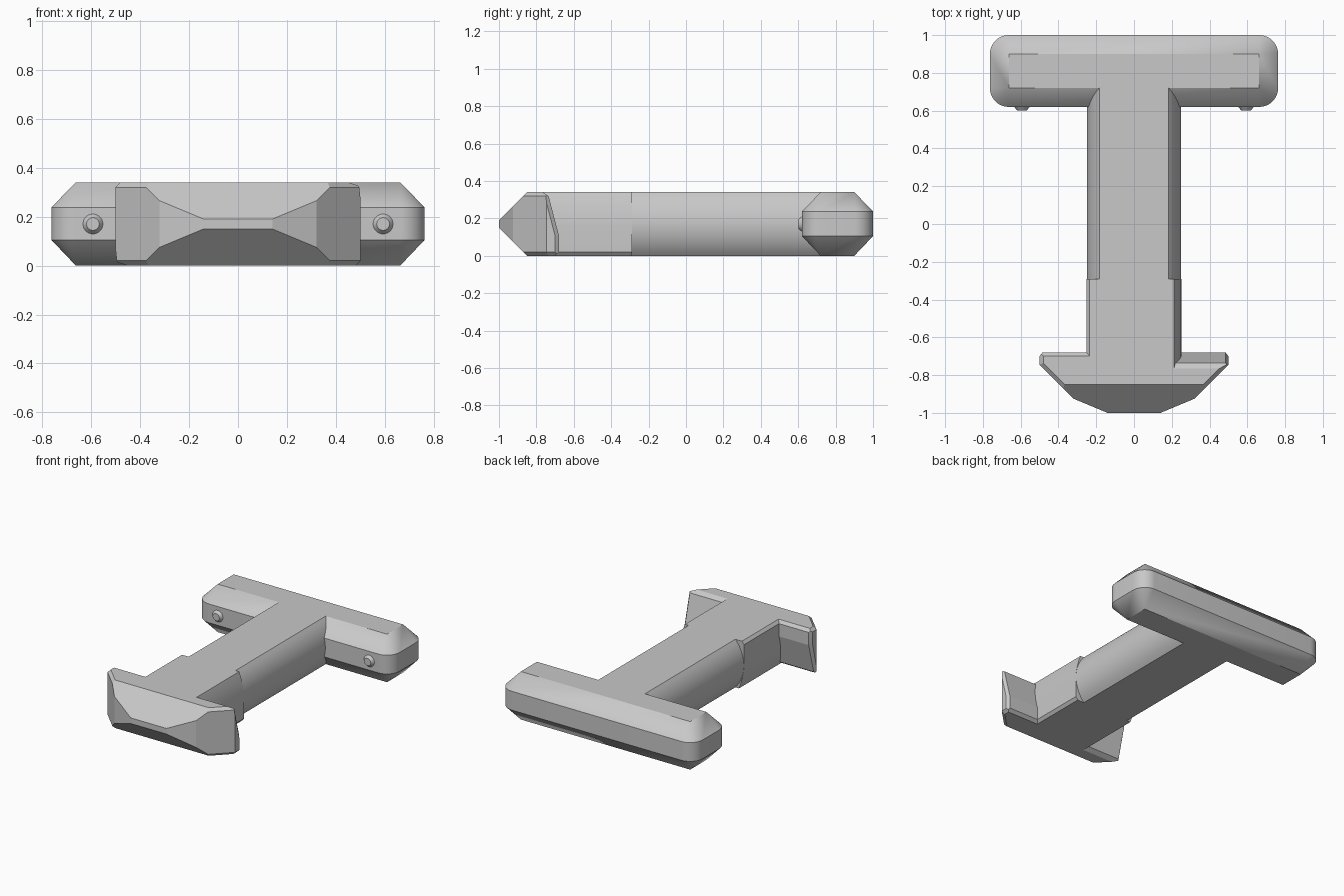
import bpy, bmesh
from math import radians, sin, cos, asin, pi
from mathutils import Vector, Matrix

cube = bpy.data.objects.get("Cube")
if cube:
    bpy.data.objects.remove(cube, do_unlink=True)

H = 0.34          # overall thickness
MID = H / 2

grey = bpy.data.materials.new("plain grey")
grey.use_nodes = True
grey.diffuse_color = (0.58, 0.58, 0.58, 1)
grey.node_tree.nodes["Principled BSDF"].inputs["Base Color"].default_value = grey.diffuse_color


def finish(bm, name):
    """Turn a bmesh into a smooth-by-angle object."""
    bmesh.ops.recalc_face_normals(bm, faces=bm.faces[:])
    mesh = bpy.data.meshes.new(name)
    bm.to_mesh(mesh)
    bm.free()
    mesh.materials.append(grey)
    ob = bpy.data.objects.new(name, mesh)
    bpy.context.collection.objects.link(ob)
    bpy.ops.object.select_all(action="DESELECT")
    ob.select_set(True)
    bpy.context.view_layer.objects.active = ob
    bpy.ops.object.shade_smooth_by_angle(angle=radians(12))
    return ob


def loft(rings, name):
    """Skin a stack of equal-length rings and cap both ends."""
    bm = bmesh.new()
    rows = [[bm.verts.new(p) for p in ring] for ring in rings]
    n = len(rows[0])
    for low, high in zip(rows, rows[1:]):
        for i in range(n):
            j = (i + 1) % n
            bm.faces.new((low[i], low[j], high[j], high[i]))
    bm.faces.new(rows[0][::-1])
    bm.faces.new(rows[-1])
    bmesh.ops.remove_doubles(bm, verts=bm.verts[:], dist=1e-5)
    return finish(bm, name)


def extrude_y(profile, y0, y1, name):
    return loft([[(x, y, z) for x, z in profile] for y in (y0, y1)], name)


# Crossbar handle: rounded outline narrowing to sharp-cornered flats
def handle_ring(r, z, steps=10):
    corners = [(0.663, 0.9), (-0.663, 0.9), (-0.663, 0.72), (0.663, 0.72)]
    ring = []
    for k, (cx, cy) in enumerate(corners):
        for s in range(steps + 1):
            a = pi / 2 * (k + s / steps)
            ring.append((cx + r * cos(a), cy + r * sin(a), z))
    return ring


loft([handle_ring(0, 0), handle_ring(0.1, 0.105),
      handle_ring(0.1, 0.238), handle_ring(0, H)], "crossbar_handle")

# Round shaft with flat top and bottom
R = 0.25
reach = asin(MID / R)
arc = [(R * cos(a), MID + R * sin(a))
       for a in (reach * (i / 8 - 1) for i in range(17))]
extrude_y(arc + [(-x, H - z) for x, z in arc], -0.29, 0.72, "round_shaft")

# Collar: the same half profile turned half way round for the other side
half = [(0.235, 0), (0.252, 0.02), (0.252, 0.15), (0.249, 0.2),
        (0.24, 0.25), (0.227, 0.3), (0.212, H)]
extrude_y(half + [(-x, H - z) for x, z in half], -0.77, -0.29, "shaft_collar")


# Hammer head: each half is a block sliced by planes
def head_half(name, turned):
    bm = bmesh.new()
    bmesh.ops.create_cube(bm, size=1)
    for v in bm.verts:
        v.co = (0.25 + v.co.x * 0.5, -0.84 + v.co.y * 0.32, MID + v.co.z * H)
    slope = Vector((0, 0.21, 0.055)).normalized()
    planes = [
        # pointed outline at the front
        ((0.14, -1, 0), (0.075, -0.18, 0)),
        ((0.32, -0.925, 0), (1, -1, 0)),
        # nose chamfers
        ((0, -0.85, H), (0, -1, 1)),
        ((0, -0.85, 0), (0, -1, -1)),
        # sloping back, with its top and bottom bevels
        ((0, -0.68, 0.11), slope),
        ((0, -0.735, 0.32), (0, 0.02, 0.03)),
        ((0, -0.68, 0.02), (0, 1, -1)),
        # bevels down the outer back edge
        ((0.485, -0.68, 0), (0.02, 0.015, 0)),
        ((0.485, -0.68, 0.11), Vector((0.02, 0, 0)) + slope * 0.015),
        # bevels around the diagonal and the outer end
        ((0.5, -0.745, 0.32), (1, -1, 1.41)),
        ((0.5, -0.745, 0.02), (1, -1, -1.41)),
        ((0.5, 0, 0.32), (1, 0, 1)),
        ((0.5, 0, 0.02), (1, 0, -1)),
    ]
    # the block must reach the nose and the back
    bmesh.ops.transform(bm, matrix=Matrix.Identity(4), verts=bm.verts[:])
    for point, normal in planes:
        bmesh.ops.bisect_plane(
            bm, geom=bm.verts[:] + bm.edges[:] + bm.faces[:], dist=1e-5,
            plane_co=point, plane_no=Vector(normal).normalized(), clear_outer=True)
        bmesh.ops.holes_fill(bm, edges=bm.edges[:], sides=0)
    if turned:
        for v in bm.verts:
            v.co = (-v.co.x, v.co.y, H - v.co.z)
    finish(bm, name)


head_half("head_left", False)
head_half("head_right", True)

# Small tapered studs on the front of the handle
for side, name in ((1, "stud_left"), (-1, "stud_right")):
    bm = bmesh.new()
    bmesh.ops.create_cone(
        bm, cap_ends=True, segments=40, radius1=0.043, radius2=0.026, depth=0.022,
        matrix=Matrix.Translation((side * 0.593, 0.612, MID)) @ Matrix.Rotation(pi / 2, 4, "X"))
    finish(bm, name)
